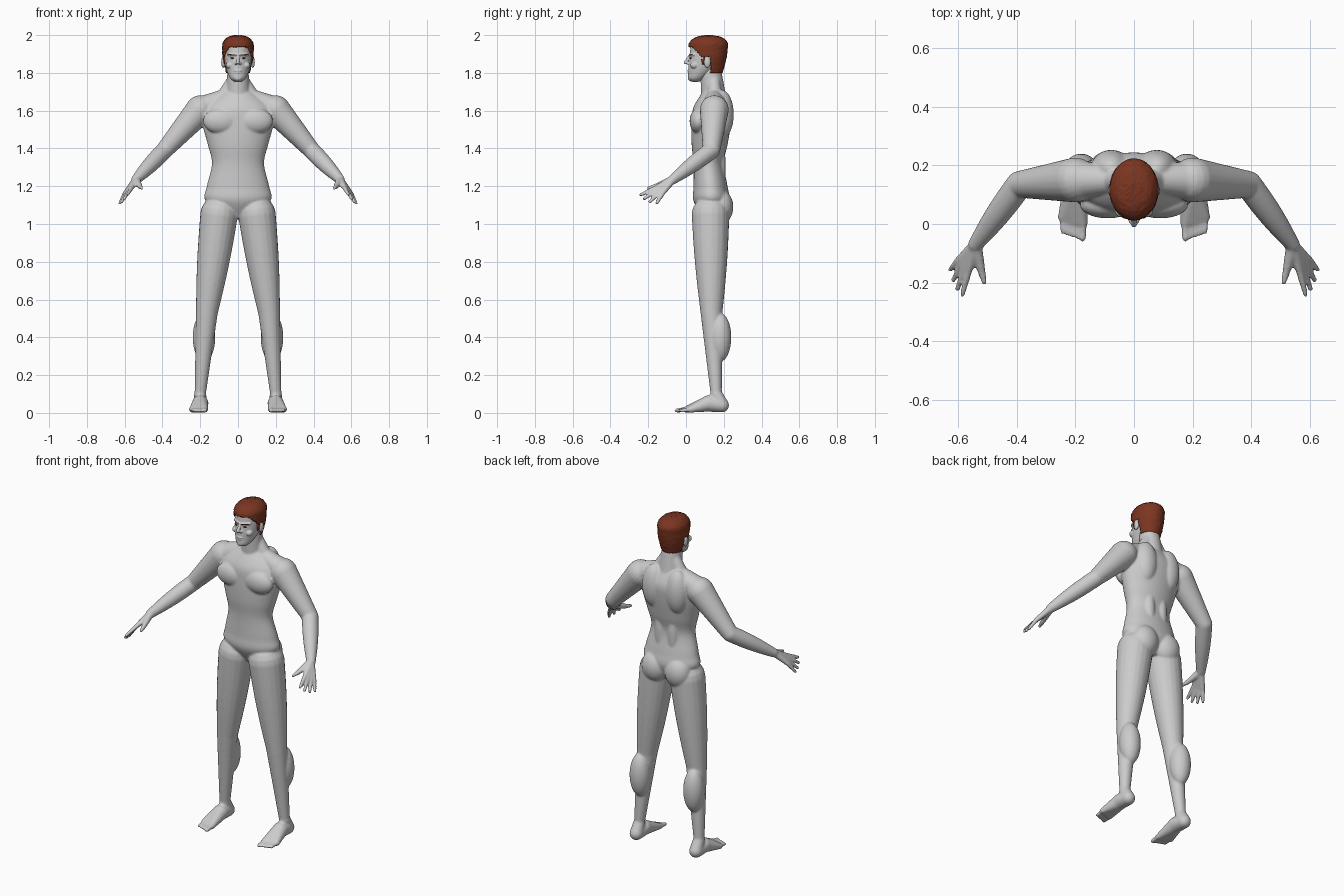
import bpy, bmesh, math, random
from mathutils import Vector, Matrix

random.seed(4)
if "Cube" in bpy.data.objects:
    bpy.data.objects.remove(bpy.data.objects["Cube"], do_unlink=True)


def material(name, red, green, blue):
    mat = bpy.data.materials.new(name)
    mat.use_nodes = True
    color = (red, green, blue, 1)
    mat.diffuse_color = color
    mat.node_tree.nodes["Principled BSDF"].inputs["Base Color"].default_value = color
    return mat


grey_skin = material("grey skin", .6, .6, .6)
auburn = material("auburn hair", .2, .036, .015)
dark_iris = material("dark iris", .03, .03, .03)


def circle(sides):
    angles = [math.tau * k / sides for k in range(sides)]
    return [Vector((math.cos(a), math.sin(a), 0)) for a in angles]


def skin_rings(bm, rings):
    """Join rings of points with quads and close both ends."""
    rings = [[bm.verts.new(point) for point in ring] for ring in rings]
    for lower, upper in zip(rings, rings[1:]):
        for k in range(len(lower)):
            bm.faces.new((lower[k - 1], lower[k], upper[k], upper[k - 1]))
    bm.faces.new(rings[0])
    bm.faces.new(rings[-1])


def loft(bm, rows, sides=40, steps=6):
    """Smooth upright shape from rows of height, front, back and half width."""
    rows = [Vector(row) for row in rows]
    padded = [rows[0], *rows, rows[-1]]
    smooth = []
    for before, start, end, after in zip(padded, rows, rows[1:], padded[3:]):
        for k in range(steps):
            t = k / steps
            into, out = (end - before) / 2, (after - start) / 2
            ease = t * t * (3 - 2 * t)
            smooth.append(start.lerp(end, ease) + into * t * (1 - t) ** 2 - out * t * t * (1 - t))
    smooth.append(rows[-1])
    rings = []
    for z, front, back, half in smooth:
        middle, depth = (front + back) / 2, (back - front) / 2
        rings.append([(half * p.x, middle + depth * p.y, z) for p in circle(sides)])
    skin_rings(bm, rings)


def bone(bm, start, end, r_start, r_end, bulge=0, sides=20):
    """Tapered capsule between two points, swelling by bulge at its middle."""
    start, end = Vector(start), Vector(end)
    axis = end - start
    turn = axis.to_track_quat('Z', 'Y')
    bends = [math.pi / 2 * k / 5 for k in range(1, 6)]
    profile = [(-r_start * math.cos(a), r_start * math.sin(a)) for a in bends]
    for k in range(1, 8):
        t = k / 8
        swell = bulge * math.sin(math.pi * t)
        profile.append((axis.length * t, r_start + (r_end - r_start) * t + swell))
    profile += [(axis.length + r_end * math.cos(a), r_end * math.sin(a)) for a in reversed(bends)]
    up = Vector((0, 0, 1))
    skin_rings(bm, [[start + turn @ (p * radius + up * along) for p in circle(sides)]
                    for along, radius in profile])


def ball(bm, center, radii):
    matrix = Matrix.Translation(center) @ Matrix.Diagonal((*radii, 1))
    bmesh.ops.create_uvsphere(bm, u_segments=24, v_segments=16, radius=1, matrix=matrix)


def mirror(bm):
    copy = bmesh.ops.duplicate(bm, geom=bm.verts[:] + bm.edges[:] + bm.faces[:])["geom"]
    for item in copy:
        if isinstance(item, bmesh.types.BMVert):
            item.co.x *= -1


def finish(bm, name, mat):
    bmesh.ops.recalc_face_normals(bm, faces=bm.faces[:])
    for face in bm.faces:
        face.smooth = True
    mesh = bpy.data.meshes.new(name)
    bm.to_mesh(mesh)
    bm.free()
    mesh.materials.append(mat)
    obj = bpy.data.objects.new(name, mesh)
    bpy.context.collection.objects.link(obj)
    return obj


def fuse(obj, voxel, rounds):
    """Merge overlapping masses into one soft surface."""
    remesh = obj.modifiers.new("fuse", 'REMESH')
    remesh.mode = 'VOXEL'
    remesh.voxel_size = voxel
    remesh.use_smooth_shade = True
    soften = obj.modifiers.new("soften", 'SMOOTH')
    soften.factor = .5
    soften.iterations = rounds


# Leg
body = bmesh.new()
hip, knee = Vector((.1, .13, 1.05)), Vector((.165, .135, .53))
ankle, heel, instep = Vector((.2, .16, .1)), Vector((.2, .19, .04)), Vector((.2, .12, .05))
bone(body, hip, knee, .1, .058, bulge=.006)
bone(body, knee, ankle, .058, .03)
ball(body, (.18, .18, .4), (.06, .06, .13))      # calf
ball(body, (.077, .185, 1.09), (.08, .066, .09))  # buttock

# Foot and toes
bone(body, ankle, heel, .032, .038)
bone(body, heel, instep, .038, .044)
for i in range(5):
    knuckle = Vector((.175 + .017 * i, .006 * i, .018))
    tip = knuckle + Vector((0, -.05, -.006))
    thickness = .011 if i else .014
    bone(body, instep, knuckle, .044, .017)
    bone(body, knuckle, tip, thickness, thickness * .8)

# Arm
shoulder, elbow, wrist = Vector((.2, .15, 1.605)), Vector((.39, .135, 1.39)), Vector((.54, -.07, 1.235))
bone(body, shoulder, elbow, .077, .046)
bone(body, elbow, wrist, .046, .026, bulge=.006)

# Fingers fan out from index to little finger
for i in range(4):
    t = i / 3
    knuckle = Vector((.565, -.165, 1.19)).lerp((.6, -.125, 1.16), t)
    tip = Vector((.585, -.24, 1.155)).lerp((.625, -.155, 1.11), t)
    tip += (tip - knuckle) * .2 * math.sin(math.pi * t)
    bone(body, wrist, knuckle, .02, .0125)
    bone(body, knuckle, tip, .0125, .009)
thumb = Vector((.52, -.16, 1.2))
bone(body, wrist, thumb, .022, .014)
bone(body, thumb, (.51, -.2, 1.19), .014, .009)

# Trunk muscles
ball(body, (.09, .066, 1.545), (.095, .047, .068))  # chest
ball(body, (.078, .19, 1.58), (.07, .063, .13))     # shoulder blade
ball(body, (.042, .175, 1.3), (.036, .036, .16))    # lower back
bone(body, (.03, .15, 1.76), (.07, .15, 1.68), .03, .04)
bone(body, (.07, .15, 1.67), shoulder, .045, .07)
mirror(body)

# Trunk and neck
loft(body, [(1.03, .09, .19, .04), (1.12, .04, .23, .17), (1.2, .04, .22, .165), (1.32, .04, .2, .138),
            (1.42, .03, .22, .16), (1.54, .03, .24, .19), (1.62, .04, .24, .18), (1.7, .09, .2, .08)])
bone(body, (0, .145, 1.68), (0, .13, 1.82), .066, .055)
fuse(finish(body, "body", grey_skin), .0055, 8)

# Head with face features
head = bmesh.new()
ball(head, (.078, .113, 1.857), (.011, .018, .031))  # ear
ball(head, (.045, .045, 1.84), (.02, .022, .018))    # cheekbone
ball(head, (.011, .012, 1.85), (.008, .011, .007))   # nostril
ridge_in, ridge_out = Vector((.008, .021, 1.893)), Vector((.05, .042, 1.897))
bone(head, ridge_in, ridge_out, .008, .007, bulge=.002)
mirror(head)
loft(head, [(1.753, .03, .07, .02), (1.77, .012, .1, .04), (1.8, .012, .14, .055), (1.84, .013, .18, .067),
            (1.9, .02, .2, .073), (1.95, .03, .2, .072), (1.98, .07, .17, .045)])
bone(head, (0, .022, 1.892), (0, -.002, 1.855), .007, .01)
ball(head, (0, .017, 1.812), (.022, .01, .005))      # upper lip
ball(head, (0, .018, 1.801), (.018, .01, .005))      # lower lip
ball(head, (0, .03, 1.772), (.024, .02, .017))       # chin
fuse(finish(head, "head", grey_skin), .0032, 4)

# Eyes and brows
eyes, brows = bmesh.new(), bmesh.new()
ball(eyes, (.03, .0245, 1.878), (.011, .006, .0035))
forward = Vector((0, -.007, 0))
bone(brows, ridge_in + forward, ridge_out + forward, .002, .002, bulge=.002)
for part, name, mat in [(eyes, "eyes", dark_iris), (brows, "eyebrows", auburn)]:
    mirror(part)
    finish(part, name, mat)


# Hair: a shell around the skull, trimmed along the hairline
def hairline(y):
    if y < .085:
        return 1.94 - max(y - .03, 0)
    if y < .1:
        return 1.845
    return 1.885 if y < .132 else 1.8


def jitter():
    return random.uniform(-.0014, .0014)


hair = bmesh.new()
loft(hair, [(1.79, .06, .19, .06), (1.86, .02, .21, .079), (1.92, .013, .22, .083), (1.96, .018, .22, .08),
            (1.988, .05, .19, .056), (1.999, .1, .14, .02)], sides=72, steps=10)
centers = [(face, face.calc_center_median()) for face in hair.faces]
bare = [face for face, center in centers if center.z < hairline(center.y)]
bmesh.ops.delete(hair, geom=bare, context='FACES')
for vert in hair.verts:
    vert.co += Vector((jitter(), jitter(), jitter()))
shell = finish(hair, "hair", auburn).modifiers.new("thickness", 'SOLIDIFY')
shell.thickness = .014
shell.offset = -1
